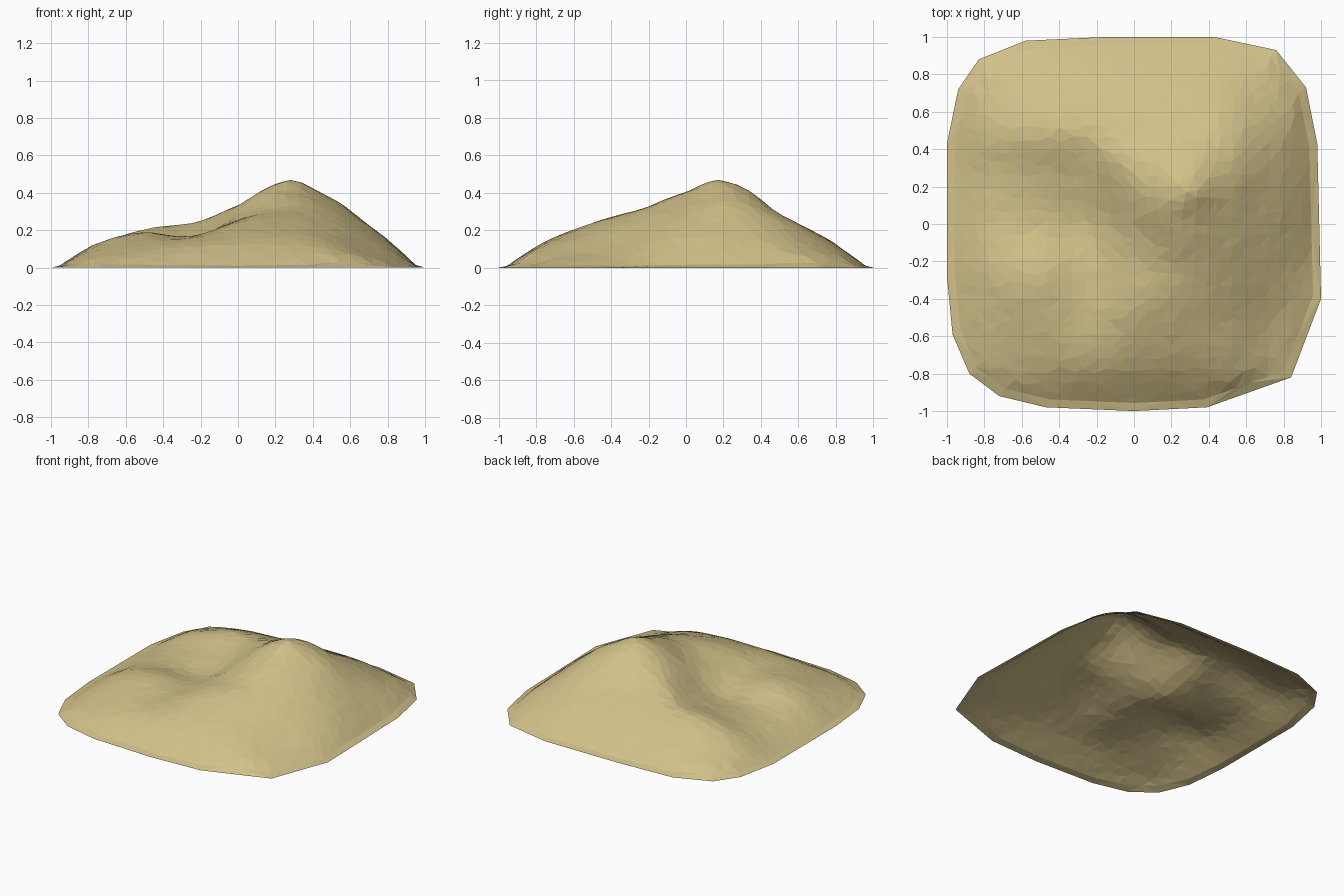
import bpy, math, random
from mathutils import Vector
from mathutils.geometry import delaunay_2d_cdt, intersect_point_line

if "Cube" in bpy.data.objects:
    bpy.data.objects.remove(bpy.data.objects["Cube"])

random.seed(4)

# Ground outline, seen from above (counter-clockwise)
OUTLINE = [Vector(p) for p in (
    (1, -.4), (.98, .43), (.92, .73), (.76, .93), (.43, 1), (-.15, 1),
    (-.58, .98), (-.83, .88), (-.94, .72), (-1, .43), (-1, -.28), (-.97, -.59),
    (-.88, -.8), (-.72, -.92), (-.47, -.98), (0, -1), (.39, -.98), (.84, -.82))]
SIDES = list(zip(OUTLINE, OUTLINE[1:] + OUTLINE[:1]))

# Coarse relief, 0.25 spacing, rows from y=-0.75 to y=0.75; foot is zero
RELIEF = (
    (.055, .10, .125, .138, .138, .11, .035),
    (.105, .16, .165, .225, .235, .185, .08),
    (.13, .185, .163, .25, .315, .265, .14),
    (.10, .130, .138, .285, .40, .335, .185),
    (.10, .155, .19, .325, .44, .37, .185),
    (.125, .205, .235, .26, .28, .275, .15),
    (.07, .12, .14, .15, .158, .145, .075))

# Small local humps and hollows: x, y, radius, height
BUMPS = ((.29, .15, .10, .024), (.10, .08, .12, .025), (.05, -.36, .12, .012),
         (-.60, -.36, .12, .008), (.25, -.22, .08, -.008),
         (-.08, .36, .13, .022), (.33, .36, .10, .015))


def cell(i, j):
    return RELIEF[j - 1][i - 1] if 1 <= i <= 7 and 1 <= j <= 7 else 0.0


def spline(a, b, c, d, t):
    return b + .5 * t * (c - a + t * (2*a - 5*b + 4*c - d + t * (3*(b - c) + d - a)))


def edge_distance(p):
    best = 9.0
    for a, b in SIDES:
        q, t = intersect_point_line(p, a, b)
        q = a.lerp(b, max(0, min(1, t)))
        best = min(best, (p - q).length)
    return best


def inside(p):
    return all((b - a).cross(p - a) > 0 for a, b in SIDES)


def height(p):
    u, v = (p.x + 1) * 4, (p.y + 1) * 4
    i, j = min(7, int(u)), min(7, int(v))
    rows = [spline(*(cell(i + k, j + m) for k in (-1, 0, 1, 2)), u - i)
            for m in (-1, 0, 1, 2)]
    h = spline(*rows, v - j)
    for x, y, r, amount in BUMPS:
        h += amount * math.exp(-((p.x - x)**2 + (p.y - y)**2) / r**2)
    t = min(1, edge_distance(p) / .09)        # flared foot
    return max(0.0, h * t * (1.5 - .5 * t))


# Outline, an inner ring along the foot, then an irregular scatter
points = list(OUTLINE)
for a, b in SIDES:
    parts = max(2, round((b - a).length / .09))
    points += [a.lerp(b, k / parts) * .957 for k in range(parts)]
STEP = .065
n = int(1 / STEP)
for i in range(-n, n + 1):
    for j in range(-n, n + 1):
        p = Vector((i * STEP + random.uniform(-.016, .016),
                    j * STEP + random.uniform(-.016, .016)))
        if inside(p) and edge_distance(p) > .075 and (p - Vector((.28, .17))).length > .035:
            points.append(p)
points.append(Vector((.28, .17)))

count = len(OUTLINE)
edges = [(k, (k + 1) % count) for k in range(count)]
flat, _, faces, *_ = delaunay_2d_cdt(points, edges, [], 1, 1e-5)

verts = []
for p in flat:
    z = height(p) if edge_distance(p) > .01 else 0.0
    if z > .06:
        z += random.uniform(-.0015, .0015)
    verts.append((p.x, p.y, z))

# Open hill surface with flat facets
mesh = bpy.data.meshes.new("hill")
mesh.from_pydata(verts, [], [tuple(f) for f in faces])
mesh.update()
hill = bpy.data.objects.new("hill", mesh)
bpy.context.collection.objects.link(hill)

sand = bpy.data.materials.new("sand")
sand.diffuse_color = (.64, .53, .25, 1)
sand.use_nodes = True
sand.node_tree.nodes["Principled BSDF"].inputs["Base Color"].default_value = sand.diffuse_color
mesh.materials.append(sand)
